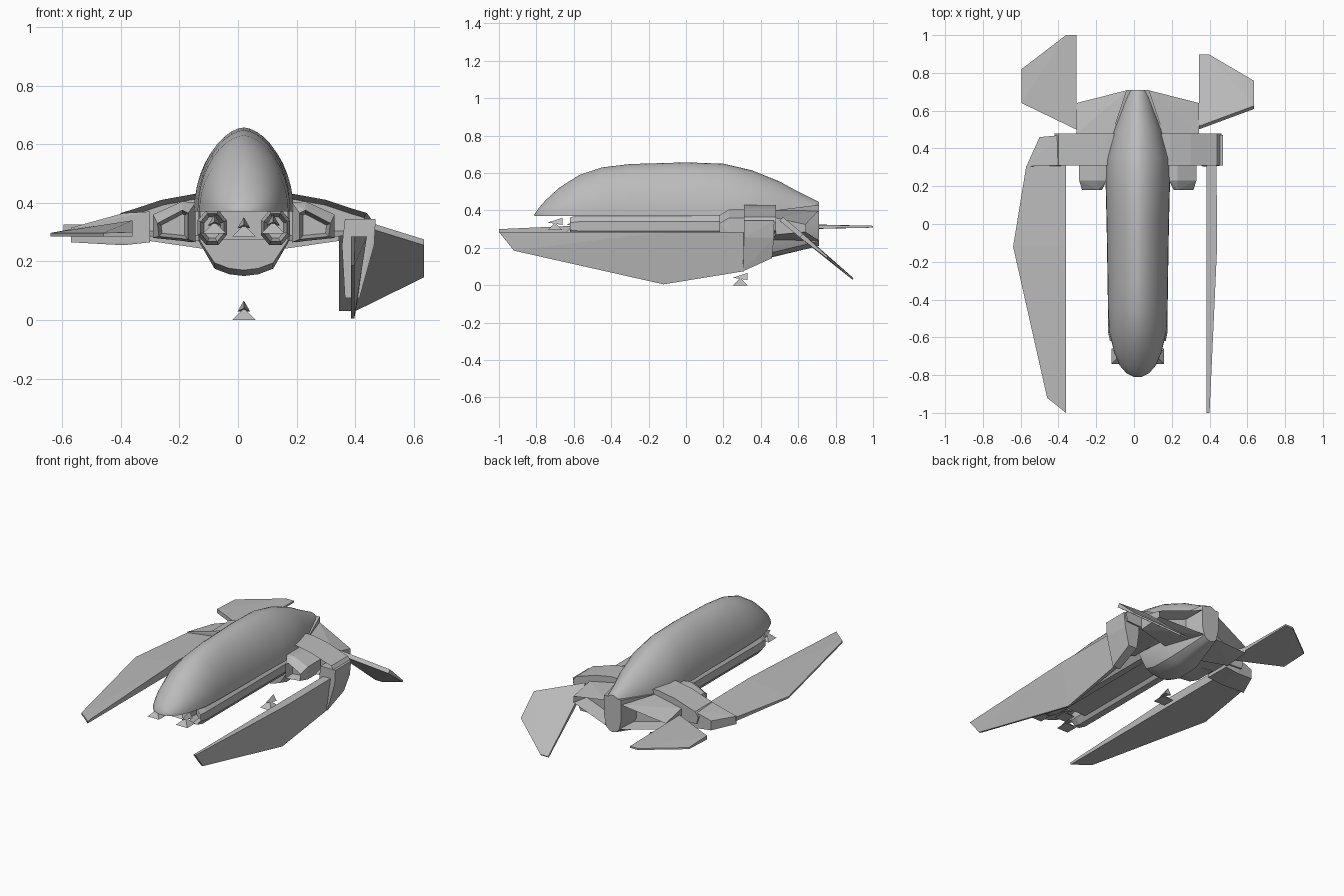
import bpy, bmesh, math
from mathutils import Vector, Matrix

if "Cube" in bpy.data.objects:
    bpy.data.objects.remove(bpy.data.objects["Cube"], do_unlink=True)

CENTRE = 0.02      # the hull sits slightly off the origin
HINGE = 0.38       # distance from hull centre to the blade hinge

grey = bpy.data.materials.new("hull grey")
grey.use_nodes = True
grey.diffuse_color = (0.5, 0.5, 0.5, 1)
grey.node_tree.nodes["Principled BSDF"].inputs["Base Color"].default_value = (0.5, 0.5, 0.5, 1)


def finish(name, bm, smooth=False):
    bmesh.ops.recalc_face_normals(bm, faces=bm.faces)
    mesh = bpy.data.meshes.new(name)
    bm.to_mesh(mesh)
    bm.free()
    mesh.materials.append(grey)
    obj = bpy.data.objects.new(name, mesh)
    obj.location.x = CENTRE
    bpy.context.collection.objects.link(obj)
    if smooth:
        bpy.ops.object.select_all(action="DESELECT")
        obj.select_set(True)
        bpy.context.view_layer.objects.active = obj
        bpy.ops.object.shade_smooth_by_angle(angle=math.radians(35))
    return obj


def recess(bm, direction, rim, depth):
    """Sink the faces that look along a direction, leaving a rim."""
    bmesh.ops.recalc_face_normals(bm, faces=bm.faces)
    bm.normal_update()
    faces = [f for f in bm.faces if f.normal.dot(Vector(direction)) > 0.8]
    made = bmesh.ops.inset_region(bm, faces=faces, thickness=rim, use_even_offset=True)
    inner = [f for f in faces if f.is_valid]
    verts = {v for f in inner for v in f.verts}
    bmesh.ops.translate(bm, verts=list(verts), vec=Vector(direction) * -depth)


def hull(name, points, sink=None, smooth=False):
    bm = bmesh.new()
    for p in points:
        bm.verts.new(p)
    result = bmesh.ops.convex_hull(bm, input=bm.verts)
    spare = [g for g in result["geom_interior"] if isinstance(g, bmesh.types.BMVert)]
    bmesh.ops.delete(bm, geom=spare, context="VERTS")
    bmesh.ops.dissolve_limit(bm, angle_limit=0.03, verts=bm.verts, edges=bm.edges)
    if sink:
        recess(bm, *sink)
    return finish(name, bm, smooth)


def loft(name, rings, smooth=True, sink=None):
    bm = bmesh.new()
    loops = [[bm.verts.new(p) for p in ring] for ring in rings]
    n = len(loops[0])
    for a, b in zip(loops, loops[1:]):
        for i in range(n):
            bm.faces.new((a[i], a[(i + 1) % n], b[(i + 1) % n], b[i]))
    bm.faces.new(loops[0])
    bm.faces.new(loops[-1])
    if sink:
        recess(bm, *sink)
    return finish(name, bm, smooth)


# Domed upper hull: station, half width, crown height
def dome_ring(y, w, top, steps=20):
    ring = []
    for i in range(steps + 1):
        c, s = math.cos(math.pi * i / steps), math.sin(math.pi * i / steps)
        ring.append((w * c * abs(c) ** 0.15, y, 0.37 + (top - 0.37) * s))
    return ring


stations = [(-0.81, 0.02, 0.38), (-0.79, 0.06, 0.41), (-0.75, 0.095, 0.455), (-0.68, 0.125, 0.52),
            (-0.57, 0.152, 0.59), (-0.45, 0.158, 0.63), (-0.3, 0.16, 0.648), (0, 0.165, 0.657),
            (0.2, 0.17, 0.65), (0.35, 0.165, 0.615), (0.5, 0.125, 0.555), (0.6, 0.09, 0.5),
            (0.71, 0.06, 0.445)]
loft("upper_hull", [dome_ring(*s) for s in stations])


# Belly keel and tail: station, shoulder width and height, keel width and height
def keel_ring(y, w, high, k, low):
    half = [(w, high), (w, high - 0.13), (k, low + 0.025), (k * 0.5, low + 0.006)]
    return ([(x, y, z) for x, z in half] + [(0, y, low)]
            + [(-x, y, z) for x, z in reversed(half)])


loft("belly_keel", [keel_ring(0.25, 0.15, 0.4, 0.1, 0.17), keel_ring(0.32, 0.155, 0.4, 0.1, 0.15),
                    keel_ring(0.47, 0.14, 0.4, 0.095, 0.152), keel_ring(0.71, 0.06, 0.43, 0.045, 0.21)])

# Floor between the gun pods
hull("belly_floor", [(x, y, z) for x in (-0.08, 0.08) for y in (-0.5, 0.3) for z in (0.275, 0.38)])


# Small dart: a square pyramid foot under a forward spike
def dart(name, x, y, z):
    foot = [(x + a, y + b, z) for a in (-0.04, 0.04) for b in (-0.04, 0.04)]
    hull(name + "_foot", foot + [(x, y, z + 0.04)])
    hull(name + "_spike", [(x, y - 0.04, z + 0.04), (x, y + 0.04, z + 0.066),
                           (x - 0.022, y + 0.04, z + 0.028), (x + 0.022, y + 0.04, z + 0.028)])


dart("lower_dart", 0, 0.29, 0)
dart("nose_dart", 0, -0.6, 0.285)

for side, label in ((1, "left"), (-1, "right")):
    # Gun pods under the hull, open at the front
    def pod_ring(y, r):
        angles = [math.pi * (i + 0.5) / 4 for i in range(8)]
        return [(side * 0.108 + r * 0.9 * math.cos(a), y, 0.315 + r * 1.08 * math.sin(a)) for a in angles]

    loft(label + "_gun_pod", [pod_ring(-0.62, 0.048), pod_ring(-0.57, 0.06), pod_ring(0.26, 0.06)],
         smooth=False, sink=((0, -1, 0), 0.012, 0.06))
    dart(label + "_gun_dart", side * 0.1, -0.7, 0.295)

    # Arched arm with a hollow front
    arch = [(0.12, 0.43), (0.17, 0.43), (0.28, 0.41), (0.37, 0.38), (0.42, 0.365), (0.442, 0.335),
            (0.43, 0.29), (0.31, 0.285), (0.18, 0.265), (0.12, 0.28)]
    loft(label + "_arm", [[(side * x, y, z) for x, z in arch] for y in (0.31, 0.48)],
         smooth=False, sink=((0, -1, 0), 0.018, 0.07))

    # Intake nacelle in the arm root, tapering forward
    front = [(0.19, 0.275), (0.19, 0.365), (0.21, 0.375), (0.295, 0.33), (0.29, 0.285)]
    back = [(0.165, 0.265), (0.165, 0.4), (0.21, 0.405), (0.31, 0.36), (0.31, 0.28)]
    hull(label + "_nacelle", [(side * x, 0.18, z) for x, z in front]
         + [(side * x, y, z) for x, z in back for y in (0.23, 0.36)],
         sink=((0, -1, 0), 0.012, 0.05))

    # Tail shroud with a hollow rear
    hull(label + "_shroud", [(side * x, y, z) for x, y, z in (
        (0.05, 0.45, 0.42), (0.05, 0.71, 0.4), (0.05, 0.45, 0.23), (0.05, 0.71, 0.24),
        (0.325, 0.48, 0.36), (0.325, 0.64, 0.325), (0.325, 0.48, 0.27), (0.325, 0.64, 0.285))],
        sink=((side * 0.25, 0.97, 0), 0.012, 0.09))

    # The left blade hangs folded down, the right one lies flat
    def place(d, y, t):
        if side > 0:
            return (HINGE - 0.015 + t, y, 0.285 - d)
        return (-HINGE - d, y, 0.285 + t)

    blade = [(0, -1, 0.015), (0.1, -0.92, 0.012), (0.28, -0.12, 0.012), (0.21, 0.31, 0.025),
             (0, 0.31, 0.052), (0, -0.12, 0.055)]
    hull(label + "_blade", [place(d, y, t) for d, y, top in blade for t in (0, top)])

    # Knee joining the arm to the blade
    knee = [(-0.06, 0.31, -0.02, 0.085), (-0.06, 0.47, -0.02, 0.085), (0.03, 0.31, -0.03, 0.08),
            (0.03, 0.47, -0.03, 0.075), (0.21, 0.305, -0.02, 0.03), (0.14, 0.46, -0.02, 0.04)]
    hull(label + "_knee", [place(d, y, t) for d, y, *ts in knee for t in ts])

    # Tail fin, the left one tilted down
    fin = [(0.325, 0), (0.325, 0.5), (0.38, 0.5), (0.615, 0.32), (0.615, 0.14)]
    tilt = Matrix.Rotation(math.radians(-40 if side > 0 else 0), 3, "X")
    pivot = Vector((0, 0.51 if side > 0 else 0.5, 0.355 if side > 0 else 0.313))
    hull(label + "_tail_fin", [tilt @ Vector((side * x, y, t)) + pivot
                               for x, y in fin
                               for t in ((-0.013, 0.013) if y < 0.2 else (-0.005, 0.005))])
